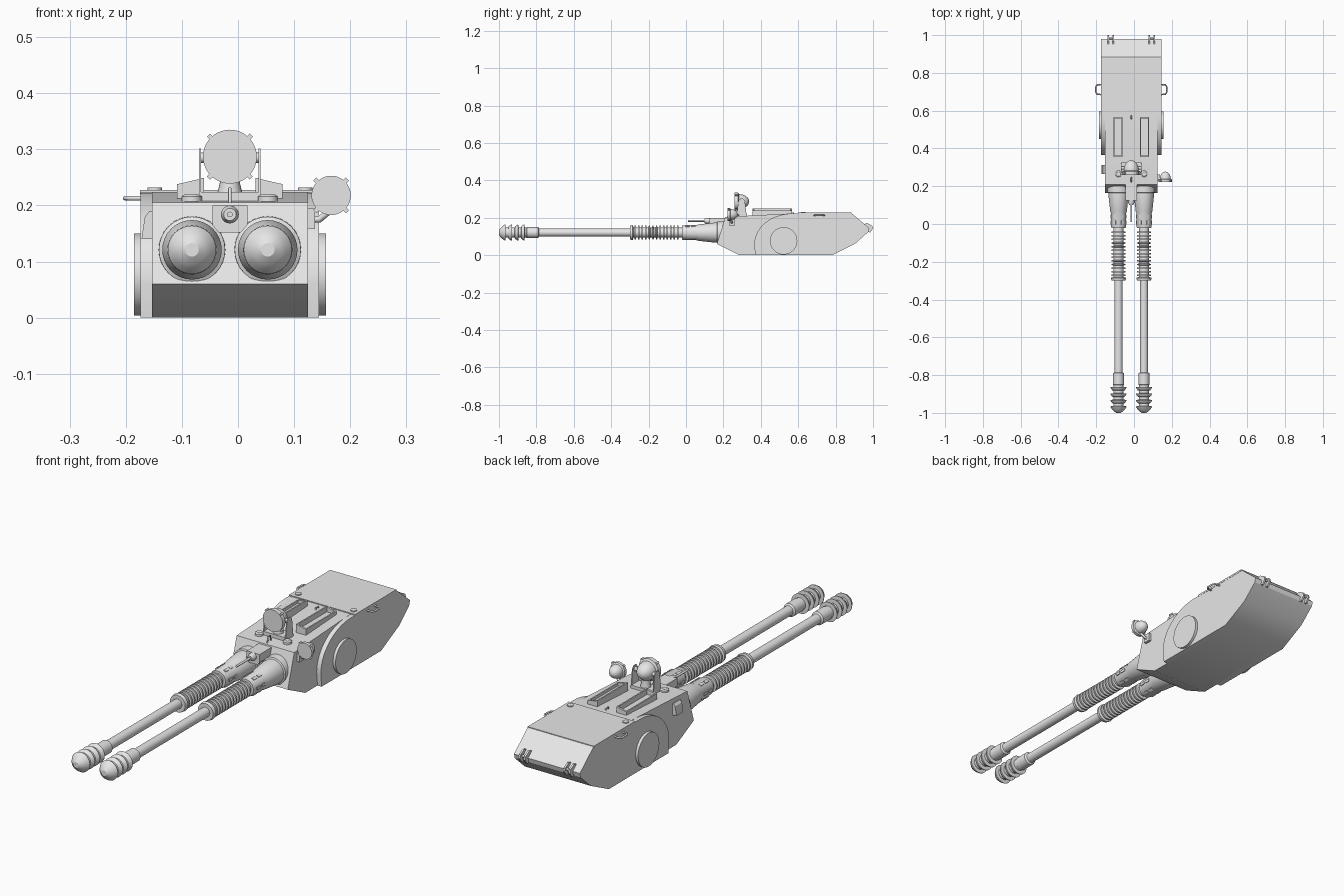
import bpy, bmesh, math
from mathutils import Matrix, Vector

old = bpy.data.objects.get("Cube")
if old:
    bpy.data.objects.remove(old, do_unlink=True)

grey = bpy.data.materials.new("plain_grey")
grey.use_nodes = True
grey.diffuse_color = (0.8, 0.8, 0.8, 1)
grey.node_tree.nodes["Principled BSDF"].inputs["Base Color"].default_value = (0.8, 0.8, 0.8, 1)

MID = -0.0145      # centre plane of the turret
SIDES = ((-1, "right"), (1, "left"))
parts = []


def finish(name, bm):
    bmesh.ops.recalc_face_normals(bm, faces=bm.faces)
    mesh = bpy.data.meshes.new(name)
    bm.to_mesh(mesh)
    bm.free()
    mesh.materials.append(grey)
    obj = bpy.data.objects.new(name, mesh)
    bpy.context.collection.objects.link(obj)
    parts.append(obj)
    return obj


def prism(name, points, axis, lo, hi):
    """Extrude a (y, z) profile along x, or an (x, z) profile along y."""
    bm = bmesh.new()
    place = (lambda a, b: (lo, a, b)) if axis == "x" else (lambda a, b: (a, lo, b))
    face = bm.faces.new([bm.verts.new(place(a, b)) for a, b in points])
    ext = bmesh.ops.extrude_face_region(bm, geom=[face])
    step = Vector((hi - lo, 0, 0)) if axis == "x" else Vector((0, hi - lo, 0))
    bmesh.ops.translate(bm, vec=step, verts=[g for g in ext["geom"] if isinstance(g, bmesh.types.BMVert)])
    return finish(name, bm)


def box(name, x0, x1, y0, y1, z0, z1):
    return prism(name, [(x0, z0), (x1, z0), (x1, z1), (x0, z1)], "y", y0, y1)


def lathe(name, profile, loc, axis="y", n=32):
    """Revolve (distance, radius) pairs about an axis through loc."""
    bm = bmesh.new()
    verts = [bm.verts.new((r, 0, d)) for d, r in profile]
    edges = [bm.edges.new(pair) for pair in zip(verts, verts[1:])]
    bmesh.ops.spin(bm, geom=verts + edges, cent=(0, 0, 0), axis=(0, 0, 1),
                   angle=math.tau, steps=n, use_duplicate=False)
    bmesh.ops.remove_doubles(bm, verts=bm.verts, dist=0.0002)
    turn = {"x": Matrix.Rotation(math.pi / 2, 4, "Y"),
            "y": Matrix.Rotation(-math.pi / 2, 4, "X"),
            "z": Matrix.Identity(4)}[axis]
    bm.transform(Matrix.Translation(loc) @ turn)
    return finish(name, bm)


def disc(name, loc, r, depth, axis, n=24):
    return lathe(name, [(0, 0), (0, r), (depth, r), (depth, 0)], loc, axis, n)


def tube(name, points, r):
    """Round bar along a path."""
    curve = bpy.data.curves.new(name, "CURVE")
    curve.dimensions = "3D"
    curve.bevel_depth = r
    curve.bevel_resolution = 2
    curve.use_fill_caps = True
    line = curve.splines.new("POLY")
    line.points.add(len(points) - 1)
    for p, co in zip(line.points, points):
        p.co = (*co, 1)
    curve.materials.append(grey)
    obj = bpy.data.objects.new(name, curve)
    bpy.context.collection.objects.link(obj)


# Hull, with a wider armour plate on each side
REAR = [(0.78, 0), (0.905, 0.062), (0.975, 0.125), (0.98, 0.145), (0.885, 0.225)]
prism("hull", [(0.165, 0.06), (0.286, 0)] + REAR + [(0.58, 0.224), (0.21, 0.205)],
      "x", MID - 0.139, MID + 0.139)
arc = [(0.57 - 0.205 * math.cos(a), 0.06 + 0.163 * math.sin(a))
       for a in (math.pi / 2 * i / 14 for i in range(14, -1, -1))]
for s, side in SIDES:
    prism(side + "_side_plate", REAR + arc + [(0.37, 0)], "x", MID + s * 0.13, MID + s * 0.159)
    disc(side + "_side_disc", (MID + s * 0.13, 0.522, 0.077), 0.073, s * 0.041, "x", 48)
box("rear_roof_plate", MID - 0.16, MID + 0.16, 0.6, 0.885, 0.22, 0.228)

# Twin guns
muzzle = [(-1, 0), (-1, 0.012), (-0.992, 0.024), (-0.982, 0.034)]
for i in range(4):
    y = -0.975 + i * 0.034
    muzzle += [(y - 0.007, 0.034), (y + 0.007, 0.043), (y + 0.01, 0.043), (y + 0.011, 0.027), (y + 0.025, 0.027)]
muzzle += [(-0.855, 0.024), (-0.85, 0.029), (-0.79, 0.029), (-0.785, 0.021), (-0.3, 0.021)]
spring = [(-0.3, 0.02), (-0.3, 0.037), (-0.285, 0.04), (-0.28, 0.026)]
for i in range(13):
    y = -0.272 + i * 0.019
    spring += [(y - 0.004, 0.026), (y - 0.003, 0.037), (y + 0.004, 0.037), (y + 0.005, 0.026)]
spring += [(-0.022, 0.026)]
mantle = [(-0.022, 0.02), (-0.022, 0.037), (-0.015, 0.039), (0.06, 0.041), (0.068, 0.044),
          (0.15, 0.053), (0.165, 0.053), (0.168, 0.059), (0.21, 0.06)]
for s, side in SIDES:
    centre = (MID + s * 0.0675, 0, 0.121)
    lathe(side + "_barrel", muzzle, centre)
    lathe(side + "_recoil_spring", spring, centre)
    lathe(side + "_mantle", mantle, centre)
    disc(side + "_bore_plug", (centre[0], -1, centre[2]), 0.011, 0.01, "y")
    for k in range(6):
        a = math.tau * (k + 0.5) / 6
        for y in (0.008, 0.04):
            slot = box("%s_mantle_lug" % side, -0.006, 0.006, y - 0.011, y + 0.011, 0.037, 0.043)
            slot.matrix_world = Matrix.Translation(centre) @ Matrix.Rotation(a, 4, "Y")

# Centre machine gun and its housing
prism("machine_gun_housing", [(MID + x, z) for x, z in
      ((-0.02, 0.152), (0.02, 0.152), (0.031, 0.165), (0.031, 0.2), (-0.031, 0.2), (-0.031, 0.165))],
      "y", 0.125, 0.23)
lathe("machine_gun", [(0.01, 0), (0.01, 0.005), (0.1, 0.005), (0.1, 0.011), (0.112, 0.016), (0.13, 0.016)],
      (MID, 0, 0.184), n=20)

# Roof troughs, low on the outside and tall on the inside
for s, side in SIDES:
    x_in, x_out = MID + s * 0.046, MID + s * 0.094
    cap = [(x_in, 0.205), (x_out, 0.205), (x_out, 0.238), (x_in, 0.249)]
    for y in (0.355, 0.559):
        prism(side + "_trough_end", cap, "y", y, y + 0.008)
    box(side + "_trough_inner_wall", x_in, x_in + s * 0.006, 0.355, 0.567, 0.205, 0.249)
    box(side + "_trough_outer_wall", x_out - s * 0.006, x_out, 0.355, 0.567, 0.205, 0.238)
    box(side + "_trough_floor", x_in, x_out, 0.355, 0.567, 0.205, 0.226)

# Small roof fittings, handles and rear clips
for s, side in SIDES:
    lathe(side + "_roof_cap", [(0, 0.018), (0.012, 0.018), (0.016, 0.012), (0.016, 0.008), (0.012, 0)],
          (MID + s * 0.068, 0.265, 0.204), "z", 24)
    disc(side + "_rear_roof_cap", (MID + s * 0.134, 0.627, 0.22), 0.013, 0.012, "z")
    x = MID + s * 0.155
    tube(side + "_handle", [(x, 0.685, 0.213), (x + s * 0.026, 0.687, 0.213), (x + s * 0.032, 0.697, 0.213),
         (x + s * 0.032, 0.727, 0.213), (x + s * 0.026, 0.737, 0.213), (x, 0.739, 0.213)], 0.004)
    for dx in (-0.013, 0.013):
        x = MID + s * 0.108 + dx
        prism(side + "_rear_clip", [(0.945, 0.165), (0.97, 0.172), (0.995, 0.158), (1.0, 0.143),
              (0.985, 0.122), (0.97, 0.125)], "x", x - 0.004, x + 0.004)
    disc(side + "_clip_pin", (MID + s * 0.108 - 0.017, 0.984, 0.15), 0.006, 0.034, "x", 12)
for y in (0.235, 0.565):
    tube("lifting_eye", [(MID, y - 0.012, 0.205), (MID, y - 0.008, 0.23),
                         (MID, y + 0.008, 0.23), (MID, y + 0.012, 0.205)], 0.003)
prism("right_side_box", [(-0.15, 0.14), (-0.172, 0.14), (-0.166, 0.18), (-0.158, 0.19), (-0.15, 0.19)],
      "y", 0.265, 0.312)


def sight(name, centre, r, depth):
    """Flat-faced drum with a domed back and four rim lugs."""
    dome = [(depth * 0.3 + depth * 0.7 * math.sin(a), r * 0.82 * math.cos(a))
            for a in (math.pi / 2 * i / 10 for i in range(11))]
    lathe(name + "_head", [(0, 0), (0, r), (depth * 0.24, r)] + dome, centre, n=40)
    for k in range(4):
        a = math.pi / 4 + k * math.pi / 2
        lug = box(name + "_lug", -0.004, 0.004, 0.002, depth * 0.25, r - 0.004, r + 0.006)
        lug.matrix_world = Matrix.Translation(centre) @ Matrix.Rotation(a, 4, "Y")


# Main sight in its fork
sight("main_sight", (MID, 0.26, 0.287), 0.048, 0.078)
for s, side in SIDES:
    x = MID + s * 0.053
    prism(side + "_sight_fork", [(0.27, 0.205), (0.325, 0.205), (0.315, 0.29), (0.305, 0.302),
          (0.29, 0.302), (0.28, 0.29)], "x", x - 0.002, x + 0.002)
    disc(side + "_sight_pivot", (MID + s * 0.035, 0.297, 0.285), 0.009, s * 0.018, "x", 16)
box("sight_base", MID - 0.053, MID + 0.053, 0.27, 0.325, 0.2, 0.224)
lathe("sight_pedestal", [(0, 0.025), (0.03, 0.018), (0.05, 0.018)], (MID, 0.298, 0.21), "z", 24)

# Small side sight on a bent arm
sight("side_sight", (0.166, 0.222, 0.218), 0.035, 0.055)
tube("side_sight_arm", [(0.12, 0.245, 0.175), (0.145, 0.245, 0.175), (0.163, 0.24, 0.19), (0.166, 0.24, 0.215)], 0.006)
box("side_sight_mount", 0.12, 0.137, 0.23, 0.262, 0.158, 0.195)

# Shading
for obj in bpy.context.selected_objects:
    obj.select_set(False)
for obj in parts:
    obj.select_set(True)
bpy.context.view_layer.objects.active = parts[0]
bpy.ops.object.shade_smooth_by_angle(angle=math.radians(30))
